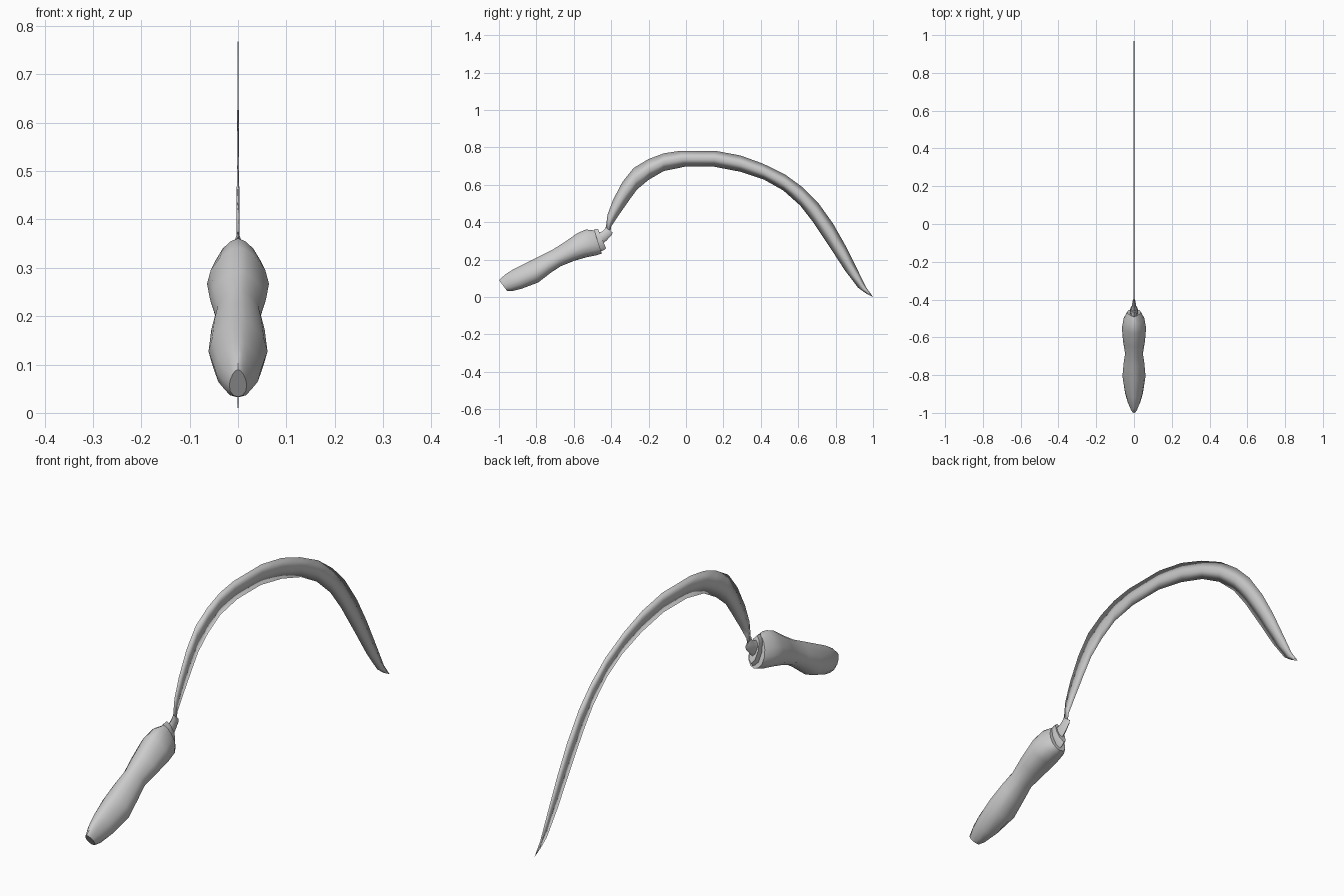
import bpy, bmesh, math

if "Cube" in bpy.data.objects:
    bpy.data.objects.remove(bpy.data.objects["Cube"])


def loft(name, rings, angle):
    """Skin a list of equal-length vertex rings, cap both ends, shade smooth."""
    bm = bmesh.new()
    loops = [[bm.verts.new(p) for p in ring] for ring in rings]
    n = len(loops[0])
    for a, b in zip(loops, loops[1:]):
        for i in range(n):
            j = (i + 1) % n
            bm.faces.new((a[i], a[j], b[j], b[i]))
    bm.faces.new(loops[0][::-1])
    bm.faces.new(loops[-1])
    bmesh.ops.remove_doubles(bm, verts=bm.verts, dist=1e-5)
    bmesh.ops.recalc_face_normals(bm, faces=bm.faces)
    mesh = bpy.data.meshes.new(name)
    bm.to_mesh(mesh)
    bm.free()
    obj = bpy.data.objects.new(name, mesh)
    bpy.context.collection.objects.link(obj)
    bpy.ops.object.select_all(action='DESELECT')
    obj.select_set(True)
    bpy.context.view_layer.objects.active = obj
    bpy.ops.object.shade_smooth_by_angle(angle=math.radians(angle))
    return obj


def section(top, bottom, half_width, profile):
    """Mirrored cross-section; profile = (fraction bottom to top, fraction of width)."""
    def point(t, f):
        return (f * half_width,
                bottom[0] + (top[0] - bottom[0]) * t,
                bottom[1] + (top[1] - bottom[1]) * t)
    right = [point(t, f) for t, f in profile]
    left = [point(t, -f) for t, f in profile[-2:0:-1]]
    return right + left


EGG = [(0, 0), (.05, .5), (.2, .88), (.42, 1), (.64, .88), (.84, .58), (.95, .3), (1, 0)]
LENS = [(0, 0), (.15, .7), (.5, 1), (.85, .7), (1, 0)]
DIAMOND = [(0, 0), (.5, 1), (1, 0)]

# Handle: swelling grip, waist and flared head (top, bottom, half width)
handle = [
    ((-1.0, .09), (-.957, .033), .018),
    ((-.965, .122), (-.93, .032), .033),
    ((-.92, .150), (-.88, .044), .047),
    ((-.83, .195), (-.79, .078), .061),
    ((-.76, .230), (-.72, .132), .055),
    ((-.71, .255), (-.67, .165), .047),
    ((-.65, .293), (-.60, .193), .058),
    ((-.58, .342), (-.53, .213), .064),
    ((-.535, .361), (-.475, .224), .055),
    ((-.49, .356), (-.45, .233), .036),
]
loft("handle", [section(t, b, w, EGG) for t, b, w in handle], 50)

# Collar: thin tilted plate on the end of the handle
collar = [
    ((-.500, .345), (-.452, .245), .020),
    ((-.490, .362), (-.438, .251), .022),
    ((-.470, .364), (-.428, .262), .020),
]
loft("collar", [section(t, b, w, LENS) for t, b, w in collar], 35)

# Tang: stepped neck joining collar and blade
tang = [
    ((-.475, .345), (-.445, .285), .014),
    ((-.448, .350), (-.425, .302), .012),
    ((-.435, .362), (-.397, .332), .009),
    ((-.430, .375), (-.392, .345), .003),
]
loft("tang", [section(t, b, w, LENS) for t, b, w in tang], 35)

# Blade: thin curved crescent from outer and inner edge curves
outer = [(-.43, .36), (-.42, .44), (-.39, .52), (-.34, .615), (-.28, .69), (-.20, .738),
         (-.12, .768), (-.03, .782), (.155, .782), (.29, .757), (.41, .714), (.53, .655),
         (.626, .585), (.706, .505), (.786, .393), (.85, .28), (.92, .14), (.963, .052), (1, 0)]
inner = [(-.405, .345), (-.40, .377), (-.358, .44), (-.305, .516), (-.262, .575), (-.198, .628),
         (-.118, .674), (-.005, .697), (.15, .697), (.29, .67), (.417, .628), (.52, .57),
         (.61, .49), (.68, .40), (.77, .265), (.85, .142), (.92, .05), (.963, .019), (1, 0)]
rings = []
for i, (o, n) in enumerate(zip(outer, inner)):
    half = .0035 - .002 * min(1, i / 4)
    rings.append(section(o, n, half, DIAMOND))
rings[-1] = [(x * .1, y, z + .001 * (k == 2)) for k, (x, y, z) in enumerate(rings[-1])]
loft("blade", rings, 180)
